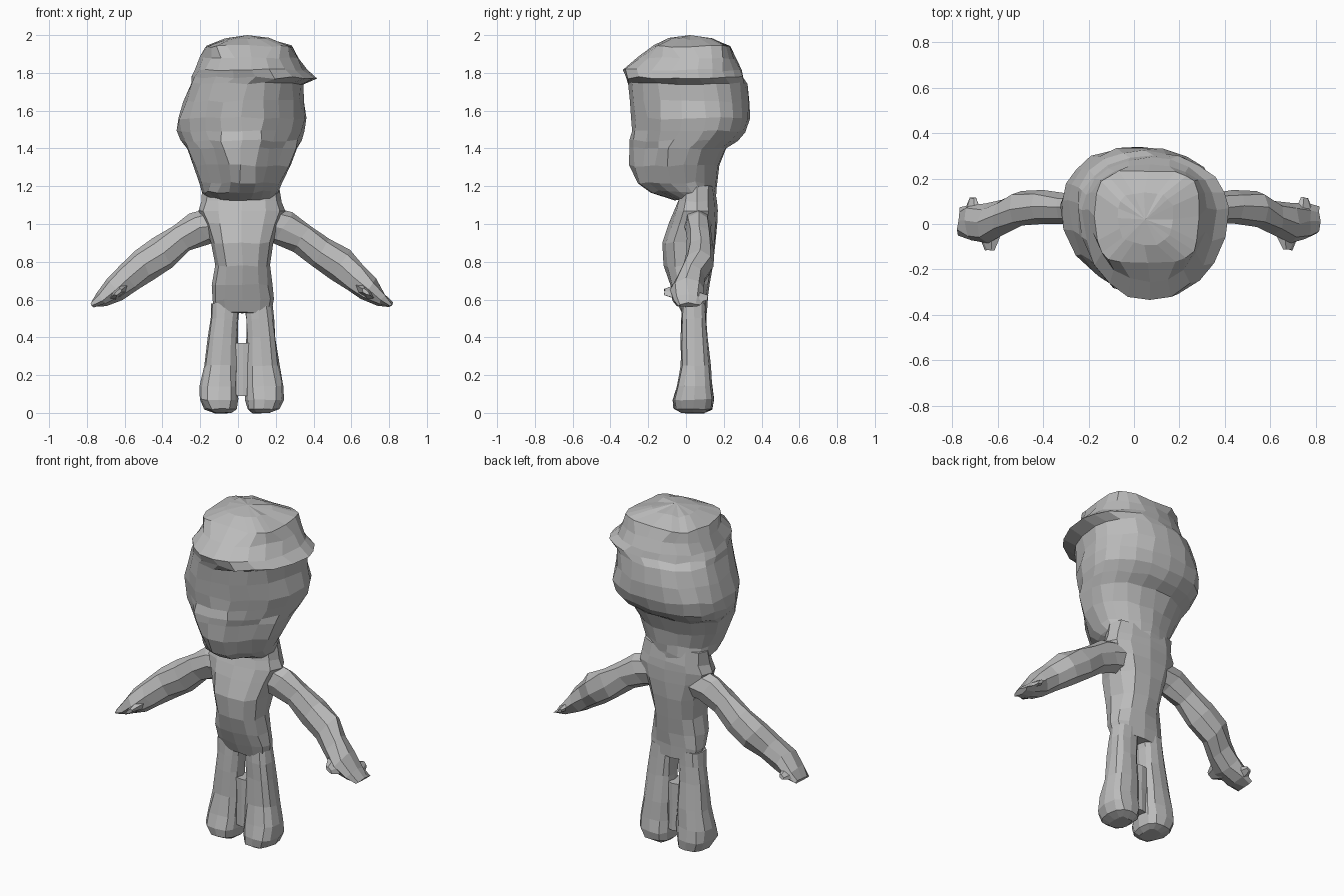
import bpy, bmesh, math, random
from mathutils import Vector

random.seed(4)
cube = bpy.data.objects.get("Cube")
if cube:
    bpy.data.objects.remove(cube, do_unlink=True)

grey = bpy.data.materials.new("plain_grey")
grey.use_nodes = True
COLOUR = (0.5, 0.5, 0.5, 1)
grey.diffuse_color = COLOUR
grey.node_tree.nodes["Principled BSDF"].inputs["Base Color"].default_value = COLOUR
MID = 0.02  # body symmetry plane


def loft(name, rings, tip=None, rough=0.006):
    """Skin a stack of point rings, closing both ends."""
    bm = bmesh.new()
    shake = lambda: Vector([random.uniform(-rough, rough) for _ in range(3)])
    loops = [[bm.verts.new(p + shake()) for p in ring] for ring in rings]
    n = len(loops[0])
    for a, b in zip(loops, loops[1:]):
        for i in range(n):
            j = (i + 1) % n
            bm.faces.new((a[i], a[j], b[j], b[i]))
    bm.faces.new(loops[0][::-1])
    if tip:
        top = bm.verts.new(tip)
        for i in range(n):
            bm.faces.new((loops[-1][i], loops[-1][(i + 1) % n], top))
    else:
        bm.faces.new(loops[-1])
    bmesh.ops.recalc_face_normals(bm, faces=bm.faces)
    mesh = bpy.data.meshes.new(name)
    bm.to_mesh(mesh)
    bm.free()
    mesh.materials.append(grey)
    obj = bpy.data.objects.new(name, mesh)
    bpy.context.collection.objects.link(obj)


def level(z, x0, x1, y0, y1, n=12, square=1.0, back=0.5):
    """Horizontal ring filling an extent; back places its widest line."""
    cx, rx = (x0 + x1) / 2, (x1 - x0) / 2
    cy = y0 + (y1 - y0) * back
    power = lambda v: math.copysign(abs(v) ** square, v)
    ring = []
    for i in range(n):
        a = math.tau * i / n
        s = power(math.sin(a))
        ring.append(Vector((cx + rx * power(math.cos(a)),
                            cy + s * (y1 - cy if s > 0 else cy - y0), z)))
    return ring


def bevel_face(ring, right_cut, left_cut):
    """Flatten the two front diagonals so the face is wedge shaped."""
    for p in ring:
        over = max(0, -right_cut - (p.x + p.y)) / 2
        p += Vector((over, over, 0))
        over = max(0, p.x - p.y - left_cut) / 2
        p += Vector((-over, over, 0))
    return ring


# Head: extents of each level, then the two diagonal limits of the face
head = [
    (1.13, -.16, .19, -.06, .155, .2, .25),
    (1.17, -.19, .215, -.18, .155, .25, .31),
    (1.22, -.205, .235, -.26, .16, .28, .34),
    (1.31, -.24, .275, -.30, .175, .32, .37),
    (1.40, -.275, .315, -.305, .215, .355, .39),
    (1.44, -.30, .335, -.295, .275, .37, .40),
    (1.49, -.32, .355, -.29, .32, .385, .41),
    (1.56, -.32, .365, -.29, .34, .39, .425),
    (1.65, -.285, .345, -.295, .34, .385, .44),
    (1.745, -.25, .345, -.305, .325, .38, .49),
    (1.775, -.24, .42, -.325, .305, .375, .56),
    (1.815, -.225, .36, -.335, .295, .37, .54),
    (1.88, -.195, .325, -.255, .27, .36, .48),
]
rings = [bevel_face(level(*r[:5], n=20, square=.95, back=.62), *r[5:]) for r in head]
rings.append(level(1.94, -.17, .285, -.175, .235, n=20, square=.55))
rings.append(level(1.98, -.07, .17, -.09, .14, n=20, square=.7))
loft("head", rings, tip=(.05, .02, 2.0), rough=.007)

# Torso with neck and rounded belly
torso = [
    (.53, -.13, .18, -.02, .11),
    (.60, -.14, .19, -.05, .115),
    (.68, -.135, .18, -.085, .125),
    (.78, -.12, .165, -.115, .14),
    (.90, -.145, .185, -.12, .16),
    (1.0, -.18, .22, -.09, .165),
    (1.07, -.205, .245, -.06, .165),
    (1.12, -.19, .23, -.045, .16),
    (1.2, -.185, .215, -.03, .155),
]
loft("torso", [level(*r, square=.8) for r in torso])

# Arm stations: x from the middle, y, z, half depth, half thickness
arm = [
    (.12, .06, 1.0, .075, .10),
    (.22, .065, .98, .07, .095),
    (.32, .07, .925, .065, .08),
    (.42, .075, .85, .075, .09),
    (.52, .07, .78, .08, .09),
    (.60, .03, .715, .075, .08),
    (.67, .005, .655, .085, .065),
    (.74, .01, .60, .08, .04),
    (.79, .015, .57, .06, .015),
]
# Leg stations: z, inner and outer distance from the middle, front, back
leg = [
    (0, .06, .15, -.03, .1),
    (.02, .03, .195, -.065, .14),
    (.07, .02, .222, -.07, .15),
    (.14, .02, .22, -.05, .14),
    (.25, .022, .2, -.03, .13),
    (.4, .024, .18, -.025, .115),
    (.5, .02, .168, -.022, .11),
    (.58, .01, .16, -.02, .105),
]
for side, label in ((1, "left"), (-1, "right")):
    rings = []
    for x, y, z, depth, thick in arm:
        ring = []
        for i in range(8):
            a = math.tau * i / 8
            up = math.sin(a) * thick
            ring.append(Vector((MID + side * (x + up * .55), y + math.cos(a) * depth,
                                z + up * .85)))
        rings.append(ring)
    loft(label + "_arm", rings, rough=.007)

    # Thumb in front and a smaller knuckle behind, flat along the hand
    for part, y0, y1, x, z, wide in (("thumb", -.03, -.115, .655, .64, .07),
                                     ("knuckle", .04, .115, .73, .61, .055)):
        rings = []
        for y, r in ((y0, wide), (y1, wide * .35)):
            ring = []
            for i in range(6):
                along = r * math.cos(math.tau * i / 6)
                across = r * .5 * math.sin(math.tau * i / 6)
                ring.append(Vector((MID + side * (x + along * .8 + across * .5), y,
                                    z - along * .6 + across * .8)))
            rings.append(ring)
        loft(label + "_" + part, rings, rough=.003)

    rings = []
    for z, inner, outer, y0, y1 in leg:
        xs = sorted((MID + side * inner, MID + side * outer))
        rings.append(level(z, *xs, y0, y1, n=12, square=.75))
    loft(label + "_leg", rings, rough=.004)

# Web joining the lower legs
loft("leg_web", [level(z, -.03, .08, -.005, .095, n=8, square=.5)
                 for z in (.09, .23, .37)], rough=.002)
